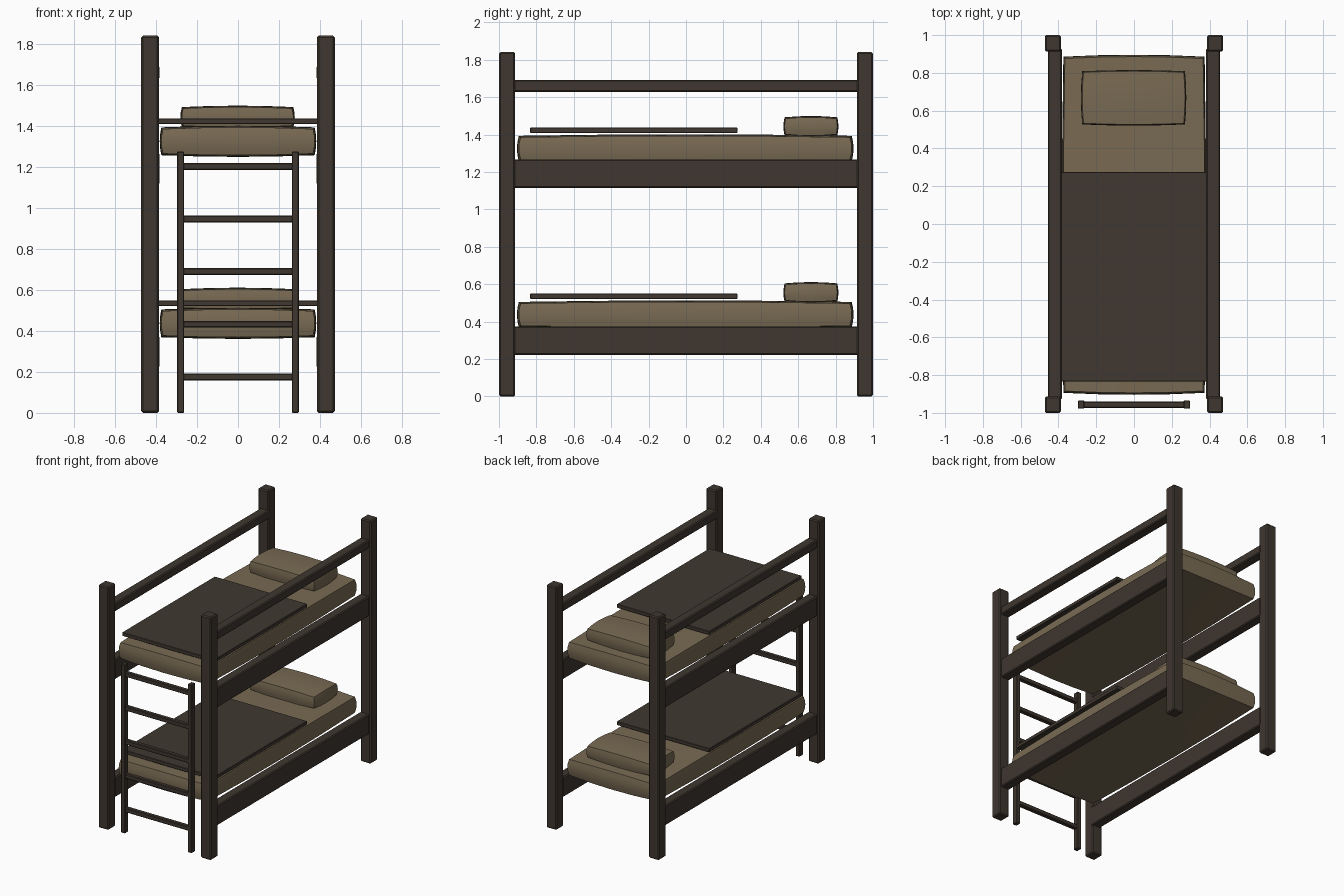
import bpy, bmesh, math

if "Cube" in bpy.data.objects:
    bpy.data.objects.remove(bpy.data.objects["Cube"])


def material(name, rgb):
    m = bpy.data.materials.new(name)
    m.diffuse_color = (*rgb, 1)
    m.use_nodes = True
    m.node_tree.nodes["Principled BSDF"].inputs["Base Color"].default_value = m.diffuse_color
    return m


WOOD = material("dark wood", (0.050, 0.038, 0.029))
BLANKET = material("dark blanket", (0.052, 0.040, 0.031))
LINEN = material("tan linen", (0.190, 0.145, 0.087))


def finish(name, bm, mat, smooth=False):
    me = bpy.data.meshes.new(name)
    bm.to_mesh(me)
    bm.free()
    me.materials.append(mat)
    ob = bpy.data.objects.new(name, me)
    bpy.context.collection.objects.link(ob)
    if smooth:
        bpy.ops.object.select_all(action='DESELECT')
        ob.select_set(True)
        bpy.context.view_layer.objects.active = ob
        bpy.ops.object.shade_smooth_by_angle(angle=math.radians(30))
    return ob


def box(name, lo, hi, mat, bevel=0.0):
    bm = bmesh.new()
    bmesh.ops.create_cube(bm, size=1)
    for v in bm.verts:
        v.co = [(a + b) / 2 + c * (b - a) for a, b, c in zip(lo, hi, v.co)]
    if bevel:
        bmesh.ops.bevel(bm, geom=bm.edges[:], offset=bevel, segments=1, affect='EDGES')
    return finish(name, bm, mat)


def cushion(name, centre, half, bulge):
    """Box whose faces all swell outward by bulge at their middles."""
    bm = bmesh.new()
    bmesh.ops.create_cube(bm, size=2)
    bmesh.ops.subdivide_edges(bm, edges=bm.edges[:], cuts=3, use_grid_fill=True)
    for vert in bm.verts:
        p = vert.co.copy()
        for i in range(3):
            a, b = p[(i + 1) % 3], p[(i + 2) % 3]
            swell = bulge[i] * (2 - a * a - b * b) / 2
            vert.co[i] = centre[i] + p[i] * (half[i] + swell)
    return finish(name, bm, LINEN, True)


# Corner posts
for sx, side in ((-1, "left"), (1, "right")):
    xa, xb = sorted((sx * 0.386, sx * 0.472))
    for sy, end in ((-1, "front"), (1, "back")):
        ya, yb = sorted((sy * 0.913, sy * 1.0))
        box(f"{end}_{side}_post", (xa, ya, 0), (xb, yb, 1.84), WOOD, 0.008)
    # Side rails and guard rail
    xa, xb = sorted((sx * 0.382, sx * 0.456))
    for z0, z1, label in ((0.222, 0.374, "lower_rail"), (1.115, 1.267, "upper_rail"),
                          (1.628, 1.692, "guard_rail")):
        box(f"{side}_{label}", (xa, -0.93, z0), (xb, 0.93, z1), WOOD, 0.007)

# Bedding on both levels
for z, level in ((0, "lower"), (0.888, "upper")):
    cushion(f"{level}_mattress", (0, -0.004, 0.437 + z), (0.366, 0.88, 0.060), (0.016, 0.02, 0.016))
    cushion(f"{level}_pillow", (-0.002, 0.668, 0.555 + z), (0.265, 0.135, 0.042), (0.014, 0.012, 0.014))
    box(f"{level}_blanket", (-0.388, -0.833, 0.521 + z), (0.388, 0.275, 0.549 + z), BLANKET, 0.003)

# Ladder at the front end
for sx, side in ((-1, "left"), (1, "right")):
    xa, xb = sorted((sx * 0.263, sx * 0.297))
    box(f"{side}_ladder_stile", (xa, -0.978, 0), (xb, -0.934, 1.275), WOOD, 0.004)
for i in range(5):
    z = 0.176 + i * 0.2565
    box(f"ladder_rung_{i + 1}", (-0.275, -0.973, z - 0.017), (0.275, -0.939, z + 0.017), WOOD, 0.005)
